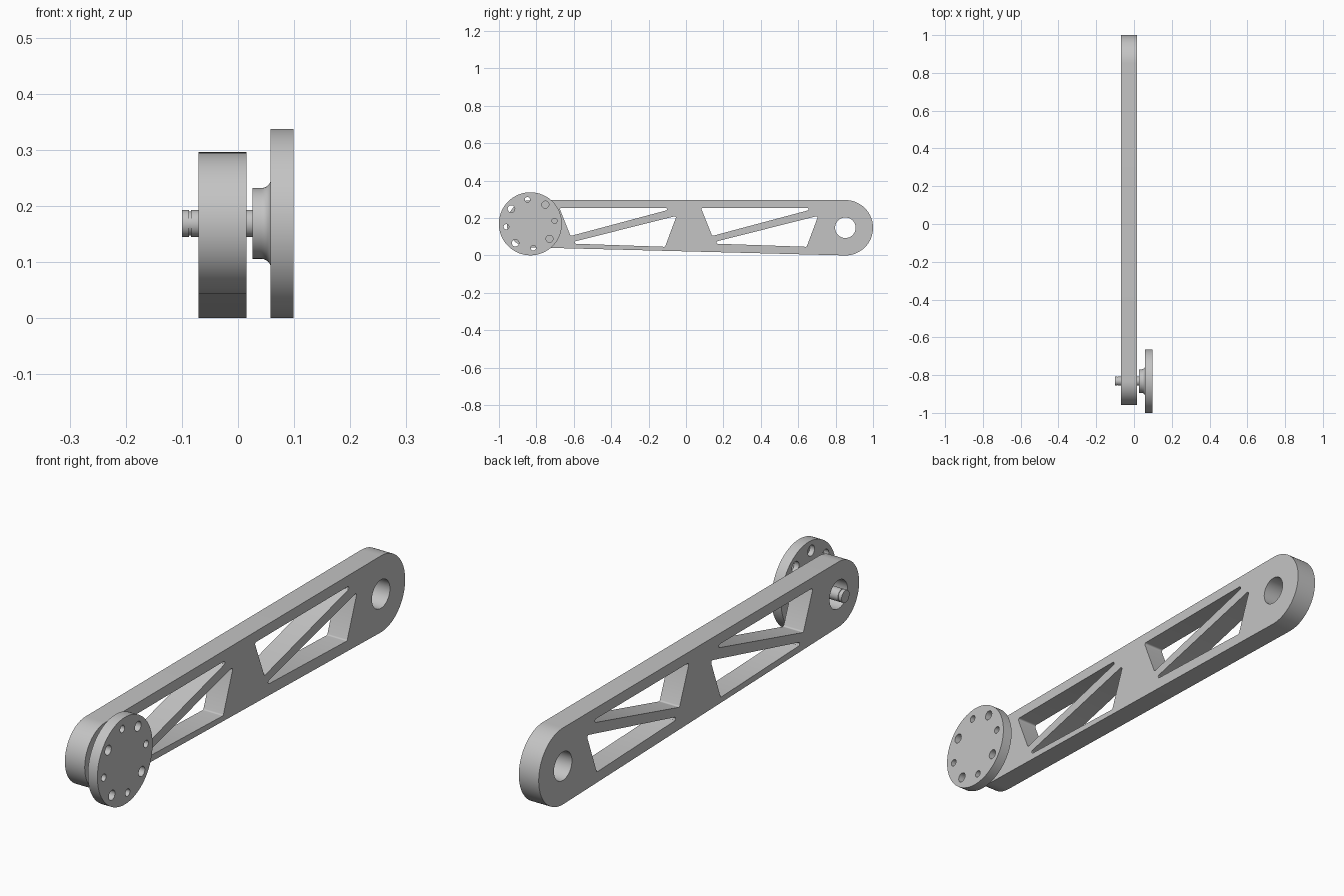
import bpy, bmesh
from math import pi, sin, cos, radians, atan2
from mathutils import Vector, Matrix

cube = bpy.data.objects.get("Cube")
if cube:
    bpy.data.objects.remove(cube)

metal = bpy.data.materials.new("grey_metal")
metal.use_nodes = True
GREY = (0.55, 0.55, 0.55, 1)
metal.diffuse_color = GREY
metal.node_tree.nodes["Principled BSDF"].inputs["Base Color"].default_value = GREY

SMALL = Vector((-0.832, 0.169))   # pivot at the front end (y, z)
LARGE = Vector((0.852, 0.148))    # pivot at the back end


def finish(obj):
    bm = bmesh.new()
    bm.from_mesh(obj.data)
    bmesh.ops.remove_doubles(bm, verts=bm.verts, dist=0.00002)
    bmesh.ops.recalc_face_normals(bm, faces=bm.faces)
    bm.to_mesh(obj.data)
    bm.free()
    obj.data.materials.clear()
    obj.data.materials.append(metal)
    bpy.ops.object.select_all(action='DESELECT')
    obj.select_set(True)
    bpy.context.view_layer.objects.active = obj
    bpy.ops.object.shade_smooth_by_angle(angle=radians(30))


def arc(center, r, start, end, n):
    return [center + r * Vector((cos(a), sin(a)))
            for a in (start + (end - start) * i / n for i in range(n + 1))]


def circle(center, r, n=48):
    return arc(center, r, 0, 2 * pi, n)[:-1]


def rounded(corners, r=0.007, n=5):
    """Polygon with every corner replaced by a tangent arc."""
    out = []
    for i, p in enumerate(corners):
        a = (corners[i - 1] - p).normalized()
        b = (corners[(i + 1) % len(corners)] - p).normalized()
        half = a.angle(b) / 2
        c = p + (a + b).normalized() * (r / sin(half))
        d0, d1 = -b.orthogonal(), a.orthogonal()
        d0 = (p + b * (c - p).dot(b)) - c
        d1 = (p + a * (c - p).dot(a)) - c
        t0, t1 = atan2(d1.y, d1.x), atan2(d0.y, d0.x)
        sweep = (t1 - t0 + pi) % (2 * pi) - pi
        out += arc(c, r, t0, t0 + sweep, n)
    return out


def plate(name, loops, x0, x1):
    """Fill outline and holes drawn in the y-z plane, thick from x0 to x1."""
    cu = bpy.data.curves.new(name, 'CURVE')
    cu.dimensions = '2D'
    cu.fill_mode = 'BOTH'
    cu.extrude = (x1 - x0) / 2
    for loop in loops:
        sp = cu.splines.new('POLY')
        sp.points.add(len(loop) - 1)
        for pt, p in zip(sp.points, loop):
            pt.co = (p.x, p.y, 0, 1)
        sp.use_cyclic_u = True
    obj = bpy.data.objects.new(name, cu)
    bpy.context.collection.objects.link(obj)
    bpy.ops.object.select_all(action='DESELECT')
    obj.select_set(True)
    bpy.context.view_layer.objects.active = obj
    bpy.ops.object.convert(target='MESH')
    obj = bpy.context.view_layer.objects.active
    turn = Matrix(((0, 0, 1, (x0 + x1) / 2), (1, 0, 0, 0), (0, 1, 0, 0), (0, 0, 0, 1)))
    obj.data.transform(turn)
    finish(obj)
    return obj


def lathe(name, profile, n=48):
    """Spin (x, radius) points about the small pivot axis."""
    bm = bmesh.new()
    axis = Vector((0, SMALL.x, SMALL.y))
    verts = [bm.verts.new(axis + Vector((x, 0, r))) for x, r in profile]
    edges = [bm.edges.new(e) for e in zip(verts, verts[1:])]
    bmesh.ops.spin(bm, geom=verts + edges, cent=axis, axis=(1, 0, 0),
                   angle=2 * pi, steps=n, use_duplicate=False)
    me = bpy.data.meshes.new(name)
    bm.to_mesh(me)
    bm.free()
    obj = bpy.data.objects.new(name, me)
    bpy.context.collection.objects.link(obj)
    finish(obj)


# Tapered arm with a truss of two repeated pocket pairs
tilt = radians(1.45)
outline = (arc(SMALL, 0.126, pi / 2, 1.5 * pi - tilt, 40)
           + arc(LARGE, 0.148, -pi / 2 - tilt, pi / 2, 40))
upper = [(-0.677, 0.254), (-0.617, 0.104), (-0.055, 0.254)]
lower = [(-0.637, 0.064), (-0.112, 0.046), (-0.050, 0.212)]
pockets = [rounded([Vector((y + shift, z)) for y, z in tri])
           for shift in (0, 0.757) for tri in (upper, lower)]
plate("arm", [outline, circle(SMALL, 0.055), circle(LARGE, 0.055)] + pockets,
      -0.07, 0.015)


# Flange disc: bolt holes on the face, wider counterbores behind
def bolt_holes(sizes):
    loops = []
    for k in range(8):
        a = radians(7 + 45 * k)
        loops.append(circle(SMALL + 0.13 * Vector((cos(a), sin(a))), sizes[k % 2], 20))
    return loops


plate("flange_face", [circle(SMALL, 0.1685, 80)] + bolt_holes((0.014, 0.019)), 0.078, 0.099)
plate("flange_back", [circle(SMALL, 0.1685, 80)] + bolt_holes((0.021, 0.021)), 0.058, 0.078)

# Shaft with a retaining groove near its free end
lathe("shaft", [(-0.1, 0), (-0.1, 0.024), (-0.087, 0.024), (-0.087, 0.0215),
                (-0.084, 0.0215), (-0.084, 0.024), (0.03, 0.024), (0.03, 0)])

# Hub flaring into the flange
flare = [(0.041 + 0.018 * sin(t), 0.081 - 0.018 * cos(t))
         for t in (i * pi / 16 for i in range(9))]
lathe("hub", [(0.026, 0), (0.026, 0.063)] + flare + [(0.059, 0)])
